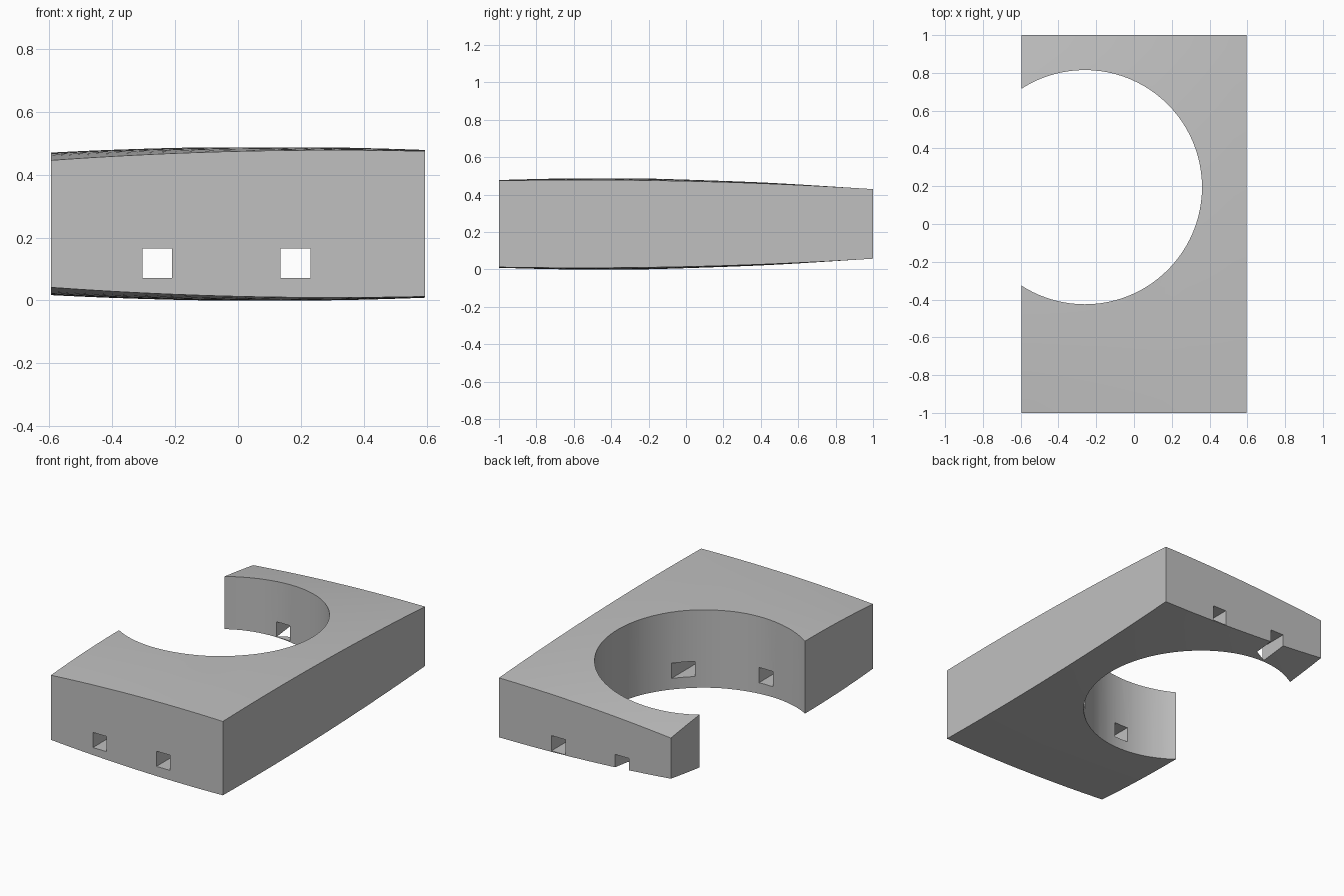
import bpy
import bmesh
import math
from mathutils import Matrix

cube = bpy.data.objects.get("Cube")
if cube:
    bpy.data.objects.remove(cube, do_unlink=True)

HALF_X, HALF_Z = 0.595, 0.2435

grey = bpy.data.materials.new("mid grey")
grey.use_nodes = True
grey.diffuse_color = (0.53, 0.53, 0.53, 1)
for node in grey.node_tree.nodes:
    if node.type == "BSDF_PRINCIPLED":
        node.inputs["Base Color"].default_value = grey.diffuse_color


def make_object(name, bm):
    """Turn a bmesh into a grey object."""
    bmesh.ops.recalc_face_normals(bm, faces=bm.faces[:])
    mesh = bpy.data.meshes.new(name)
    bm.to_mesh(mesh)
    bm.free()
    mesh.materials.append(grey)
    obj = bpy.data.objects.new(name, mesh)
    bpy.context.collection.objects.link(obj)
    return obj


def dome_drop(x, y):
    """How far the domed skin falls below its crown at a point."""
    t = (x + 0.6) / 1.2
    along = (0.0233 - 0.0083 * t) + (0.0375 - 0.015 * t) * y + (0.056 - 0.036 * t) * y * y
    return max(0.0, along - 0.04 * (0.36 - x * x))


def cut(target, cutter):
    """Subtract a cutter from the target and discard it."""
    cutter.hide_render = True
    mod = target.modifiers.new("cut", "BOOLEAN")
    mod.operation = "DIFFERENCE"
    mod.solver = "EXACT"
    mod.object = cutter
    bpy.context.view_layer.objects.active = target
    bpy.ops.object.modifier_apply(modifier=mod.name)
    bpy.data.objects.remove(cutter, do_unlink=True)


# Slab with gently domed top and bottom
bm = bmesh.new()
bmesh.ops.create_grid(bm, x_segments=18, y_segments=30, size=1,
                      matrix=Matrix.Diagonal((HALF_X, 1, 1, 1)))
lower = bm.verts[:]
extruded = bmesh.ops.extrude_face_region(bm, geom=bm.faces[:], use_keep_orig=True)
upper = [v for v in extruded["geom"] if isinstance(v, bmesh.types.BMVert)]
for verts, side in ((lower, -1), (upper, 1)):
    for v in verts:
        v.co.z = HALF_Z + side * (HALF_Z - dome_drop(v.co.x, v.co.y))
slab = make_object("domed_slab", bm)

# Large round opening that breaks through the right side
bm = bmesh.new()
bmesh.ops.create_cone(bm, cap_ends=True, segments=96, radius1=0.62, radius2=0.62, depth=2,
                      matrix=Matrix.Translation((-0.26, 0.195, HALF_Z)))
cut(slab, make_object("round_cutter", bm))

# Two square tunnels running front to back
for x in (-0.257, 0.183):
    bm = bmesh.new()
    bmesh.ops.create_cube(bm, size=1, matrix=Matrix.Translation((x, 0, 0.118))
                          @ Matrix.Diagonal((0.095, 3, 0.095, 1)))
    cut(slab, make_object("tunnel_cutter", bm))

# Smooth curved skins, crisp edges
bpy.ops.object.select_all(action="DESELECT")
slab.select_set(True)
bpy.context.view_layer.objects.active = slab
bpy.ops.object.shade_smooth_by_angle(angle=math.radians(30))
